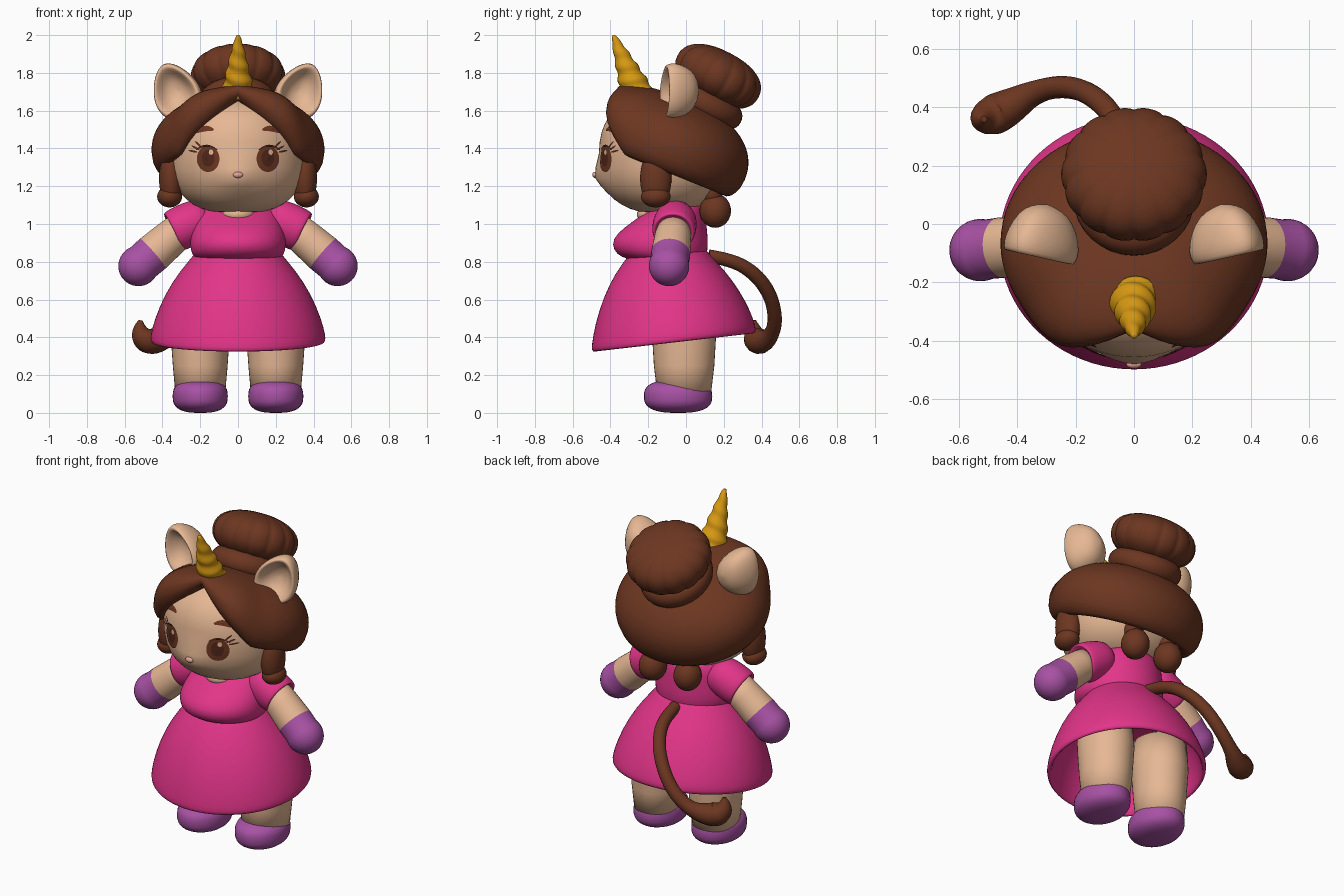
import bpy, bmesh, math
from math import sin, cos, pi, exp
from mathutils import Matrix, Vector

cube = bpy.data.objects.get("Cube")
if cube:
    bpy.data.objects.remove(cube, do_unlink=True)


def material(name, *rgb):
    m = bpy.data.materials.new(name)
    m.use_nodes = True
    m.diffuse_color = (*rgb, 1)
    m.node_tree.nodes["Principled BSDF"].inputs["Base Color"].default_value = (*rgb, 1)
    return m


SKIN = material("skin", 0.79, 0.475, 0.295)
BROWN = material("hair_brown", 0.15, 0.037, 0.015)
PINK = material("dress_pink", 0.76, 0.035, 0.25)
PURPLE = material("mitten_purple", 0.39, 0.083, 0.37)
GOLD = material("horn_gold", 0.67, 0.315, 0.006)
EYE = material("eye_brown", 0.08, 0.02, 0.01)
NOSE = material("nose_rose", 0.76, 0.38, 0.29)


def place(x, y, z, rx=0, ry=0, rz=0):
    rot = Matrix.Rotation(rz, 4, 'Z') @ Matrix.Rotation(ry, 4, 'Y') @ Matrix.Rotation(rx, 4, 'X')
    return Matrix.Translation((x, y, z)) @ rot


def aim(a, b):
    a, b = Vector(a), Vector(b)
    return Matrix.Translation(a) @ (b - a).to_track_quat('Z', 'Y').to_matrix().to_4x4()


def loft(name, rows, mats, tf=None, n=32, side=1, mod=None, sub=0, rule=None):
    """Skin rings (z, rx, ry, cy) into a smooth closed body; mod reshapes each point."""
    tf = tf or Matrix()
    bm = bmesh.new()
    rings = []
    for row in rows:
        z, rx, ry, cy = (*row, 0)[:4]
        ring = []
        for k in range(n):
            a = 2 * pi * k / n
            p = Vector((rx * sin(a), cy - ry * cos(a), z))
            if mod:
                p = mod(p, a)
            p = tf @ p
            ring.append(bm.verts.new((p.x * side, p.y, p.z)))
        rings.append(ring)
    for i, (lo, hi) in enumerate(zip(rings, rings[1:])):
        for k in range(n):
            f = bm.faces.new((lo[k], lo[(k + 1) % n], hi[(k + 1) % n], hi[k]))
            f.material_index = rule(i) if rule else 0
    for i, ring in ((0, rings[0]), (len(rows), rings[-1])):
        f = bm.faces.new(ring)
        f.material_index = rule(i) if rule else 0
    bmesh.ops.recalc_face_normals(bm, faces=bm.faces)
    return finish(name, bm, mats, sub)


def finish(name, bm, mats, sub=0):
    me = bpy.data.meshes.new(name)
    for f in bm.faces:
        f.smooth = True
    bm.to_mesh(me)
    bm.free()
    for m in mats if isinstance(mats, list) else [mats]:
        me.materials.append(m)
    ob = bpy.data.objects.new(name, me)
    bpy.context.collection.objects.link(ob)
    if sub:
        ob.modifiers.new("Smooth", 'SUBSURF').levels = sub
        ob.modifiers["Smooth"].render_levels = sub
    return ob


def dome(e, steps, start=-pi / 2, end=pi / 2):
    """Superellipse profile as (height, radius) pairs."""
    out = []
    for i in range(steps + 1):
        t = start + (end - start) * i / steps
        s, c = sin(t), max(cos(t), 1e-4)
        out.append((math.copysign(abs(s) ** (2 / e), s), c ** (2 / e)))
    return out


def blob(name, tf, r, mat, e=2.0, side=1, mod=None, n=32):
    rows = [(h * r[2], w * r[0], w * r[1]) for h, w in dome(e, 20)]
    return loft(name, rows, mat, tf, n, side, mod)


# Head with a soft muzzle
HX, HY, HZ, HC = 0.36, 0.34, 0.31, Vector((0, -0.12, 1.365))


def muzzle(x, z):
    return 0.035 * exp(-(x / 0.11) ** 2 - ((z - 1.25) / 0.07) ** 2)


def push_muzzle(p, a):
    if p.y < 0:
        p.y -= muzzle(p.x, p.z + HC.z)
    return p


blob("head", place(*HC), (HX, HY, HZ), SKIN, 2.5, mod=push_muzzle, n=64)
blob("nose", place(0, -0.482, 1.26), (0.026, 0.014, 0.016), NOSE)


# Face details: thin plates that follow the head
def face_plate(name, cx, cz, rx, rz, mat, side=1, tilt=0, bend=0, lift=0.004):
    bm = bmesh.new()
    n, rings = 24, []
    for k in range(1, 5):
        ring = []
        for j in range(n):
            a = 2 * pi * j / n
            u, v = rx * k / 4 * cos(a), rz * k / 4 * sin(a)
            v -= bend * u * u
            x, z = cx + u * cos(tilt) - v * sin(tilt), cz + u * sin(tilt) + v * cos(tilt)
            s = (1 - abs((z - HC.z) / HZ) ** 2.5) ** 0.4
            y = HC.y - HY * s * math.sqrt(1 - (x / HX / s) ** 2) - muzzle(x, z) - lift
            ring.append(bm.verts.new((x * side, y, z)))
        rings.append(ring)
    for lo, hi in zip(rings, rings[1:]):
        for j in range(n):
            bm.faces.new((lo[j], hi[j], hi[(j + 1) % n], lo[(j + 1) % n])[::-side])
    bm.faces.new(rings[0][::side])
    finish(name, bm, mat)


for s, tag in ((1, "left"), (-1, "right")):
    face_plate(tag + "_eye", 0.158, 1.345, 0.06, 0.07, BROWN, s)
    face_plate(tag + "_pupil", 0.158, 1.348, 0.034, 0.044, EYE, s, lift=0.006)
    face_plate(tag + "_eye_glint", 0.158 + 0.015 * s, 1.38, 0.012, 0.014, SKIN, s, lift=0.009)
    face_plate(tag + "_upper_lid", 0.166, 1.414, 0.058, 0.006, EYE, s, bend=7, lift=0.007)
    face_plate(tag + "_brow", 0.176, 1.505, 0.047, 0.015, BROWN, s, tilt=-0.15, bend=6)
    for i in range(3):
        face_plate(tag + "_lash", 0.238 - 0.014 * i, 1.385 + 0.018 * i, 0.024, 0.005, EYE, s, tilt=0.2 + 0.3 * i)

# Swept hair with a centre parting, in a tilted frame
TOP, RIM = 0.28, -0.118


def sweep(p, a):
    d = min(a, 2 * pi - a)
    rim = RIM + 0.275 * max(0, 1 - d / 0.9) ** 1.2
    p.z = TOP - (TOP - p.z) * (TOP - rim) / (TOP - RIM)
    k = 1 + 0.12 * exp(-((d - 0.5) / 0.3) ** 2) - 0.03 * exp(-(d / 0.15) ** 2)
    return Vector((p.x * k, p.y * k, p.z))


profile = [(h * TOP, w) for h, w in dome(2.2, 20, pi / 2, 0)]
profile += [(-0.05, 0.985), (-0.08, 0.955), (-0.105, 0.91), (RIM, 0.86), (-0.105, 0.78), (-0.06, 0.68), (0, 0.6)]
loft("hair", [(v, r * 0.458, r * 0.408) for v, r in profile], BROWN,
     place(0, -0.067, 1.387, math.radians(-22)), 72, mod=sweep)


# Gathered bun on a coiled base
def lobes(p, a):
    k = 0.96 + 0.04 * abs(sin(7 * a)) ** 0.6
    return Vector((p.x * k, p.y * k, p.z))


blob("bun", place(0, 0.17, 1.782, -0.48), (0.25, 0.245, 0.138), BROWN, 2.25, mod=lobes, n=112)
blob("bun_base", place(0, 0.095, 1.64, -0.48), (0.21, 0.22, 0.1), BROWN, 2.3)

# Ears, side locks and low pigtails
ear_profile = [(0.11, 0.01), (0.1, 0.4), (0.065, 0.75), (-0.005, 0.97), (-0.045, 1), (-0.078, 0.93),
               (-0.072, 0.8), (-0.04, 0.63), (-0.005, 0.4), (0.005, 0.01)]


def leaf(p, a):
    return Vector((p.x * (1 + 1.8 * p.y), p.z, -p.y))


for s, tag in ((1, "left"), (-1, "right")):
    loft(tag + "_ear", [(y, r * 0.125, r * 0.158) for y, r in ear_profile], SKIN,
         place(0.322, -0.04, 1.705, 0, 0.42, 0.22), 24, s, leaf, 1)
    blob(tag + "_side_lock", place(0.355, -0.16, 1.24), (0.063, 0.083, 0.15), BROWN, side=s)
    blob(tag + "_lock_curl", place(0.362, -0.16, 1.145), (0.066, 0.078, 0.057), BROWN, side=s)
    blob(tag + "_pigtail", place(0.12, 0.155, 1.07), (0.08, 0.083, 0.09), BROWN, side=s)
    blob(tag + "_pigtail_root", place(0.12, 0.14, 1.17), (0.055, 0.055, 0.08), BROWN, side=s)


# Spiral horn
def twist(p, a):
    k = 1 + 0.07 * sin(2 * pi * 4.5 * p.z / 0.36 + a)
    return Vector((p.x * k, p.y * k, p.z))


horn_rows = [(0.334 * i / 48, *[0.008 + 0.078 * (1 - i / 48) ** 0.8] * 2) for i in range(49)]
loft("horn", horn_rows, GOLD, aim((0, -0.258, 1.69), (0, -0.385, 2.0)), 24, mod=twist)


# Dress: hollow skirt with a dipping hem, and a full bodice
def dip(p, a):
    p.z += (p.y + 0.065) * 0.115 * max(0, min(1, (0.85 - p.z) / 0.45))
    return p


loft("skirt", [(0.9, 0.19, 0.17, -0.08), (0.84, 0.23, 0.21, -0.09), (0.75, 0.31, 0.29, -0.085),
               (0.63, 0.388, 0.362, -0.078), (0.5, 0.442, 0.414, -0.07), (0.41, 0.465, 0.435, -0.065),
               (0.38, 0.465, 0.437, -0.065), (0.368, 0.45, 0.42, -0.065), (0.385, 0.435, 0.407, -0.065),
               (0.5, 0.415, 0.39, -0.067), (0.65, 0.345, 0.32, -0.075), (0.72, 0.28, 0.26, -0.08)],
     PINK, n=40, mod=dip, sub=1)
loft("bodice", [(0.8, 0.2, 0.18, -0.09), (0.825, 0.235, 0.225, -0.12), (0.86, 0.253, 0.25, -0.135),
                (0.92, 0.255, 0.255, -0.138), (0.98, 0.238, 0.22, -0.11), (1.04, 0.22, 0.175, -0.07),
                (1.095, 0.19, 0.13, -0.04), (1.125, 0.11, 0.09, -0.035)], PINK, n=40, sub=1)
blob("neck", place(0, -0.14, 1.05), (0.1, 0.12, 0.06), SKIN)

# Arms with mittens, sleeves, legs and shoes
arm_rows = [(0, 0.088), (0.12, 0.098), (0.2, 0.102), (0.24, 0.104)]
arm_rows += [(0.34 + 0.108 * h, 0.107 * w) for h, w in dome(2, 10, -0.3, pi / 2)]
for s, tag in ((1, "left"), (-1, "right")):
    loft(tag + "_arm", [(z, r, r) for z, r in arm_rows], [SKIN, PURPLE],
         aim((0.27, -0.06, 1.0), (0.53, -0.09, 0.775)), 32, s, rule=lambda i: int(i > 2))
    sleeve = [(0, 0.07), (0.03, 0.105), (0.1, 0.118), (0.18, 0.117), (0.21, 0.112), (0.215, 0.1), (0.19, 0.09)]
    loft(tag + "_sleeve", [(z, r, r) for z, r in sleeve], PINK,
         aim((0.155, -0.05, 1.05), (0.34, -0.066, 0.96)), 24, s, sub=1)
    loft(tag + "_leg", [(0.08, 0.13, 0.14, -0.01), (0.25, 0.145, 0.16, -0.01), (0.42, 0.157, 0.17, -0.01),
                        (0.6, 0.15, 0.17, -0.02)], SKIN, place(0.2, 0, 0), 40, s)
    blob(tag + "_shoe", place(0.2, -0.042, 0.088), (0.146, 0.181, 0.088), PURPLE, 2.7, s)

# Tail with a swollen, upturned tip
path = [(-0.01, 0.12, 0.83, 1), (-0.02, 0.25, 0.81, 1), (-0.07, 0.375, 0.73, 1.05), (-0.15, 0.45, 0.62, 1.05),
        (-0.24, 0.475, 0.5, 1.05), (-0.34, 0.455, 0.41, 1.1), (-0.43, 0.4, 0.375, 1.8), (-0.49, 0.37, 0.385, 2),
        (-0.525, 0.36, 0.44, 1.2), (-0.515, 0.36, 0.49, 0.3)]
cu = bpy.data.curves.new("tail", 'CURVE')
cu.dimensions = '3D'
cu.bevel_depth, cu.bevel_resolution, cu.use_fill_caps = 0.036, 5, True
sp = cu.splines.new('NURBS')
sp.points.add(len(path) - 1)
for pt, (x, y, z, r) in zip(sp.points, path):
    pt.co, pt.radius = (x, y, z, 1), r
sp.use_endpoint_u, sp.order_u, sp.resolution_u = True, 3, 8
cu.materials.append(BROWN)
bpy.context.collection.objects.link(bpy.data.objects.new("tail", cu))
